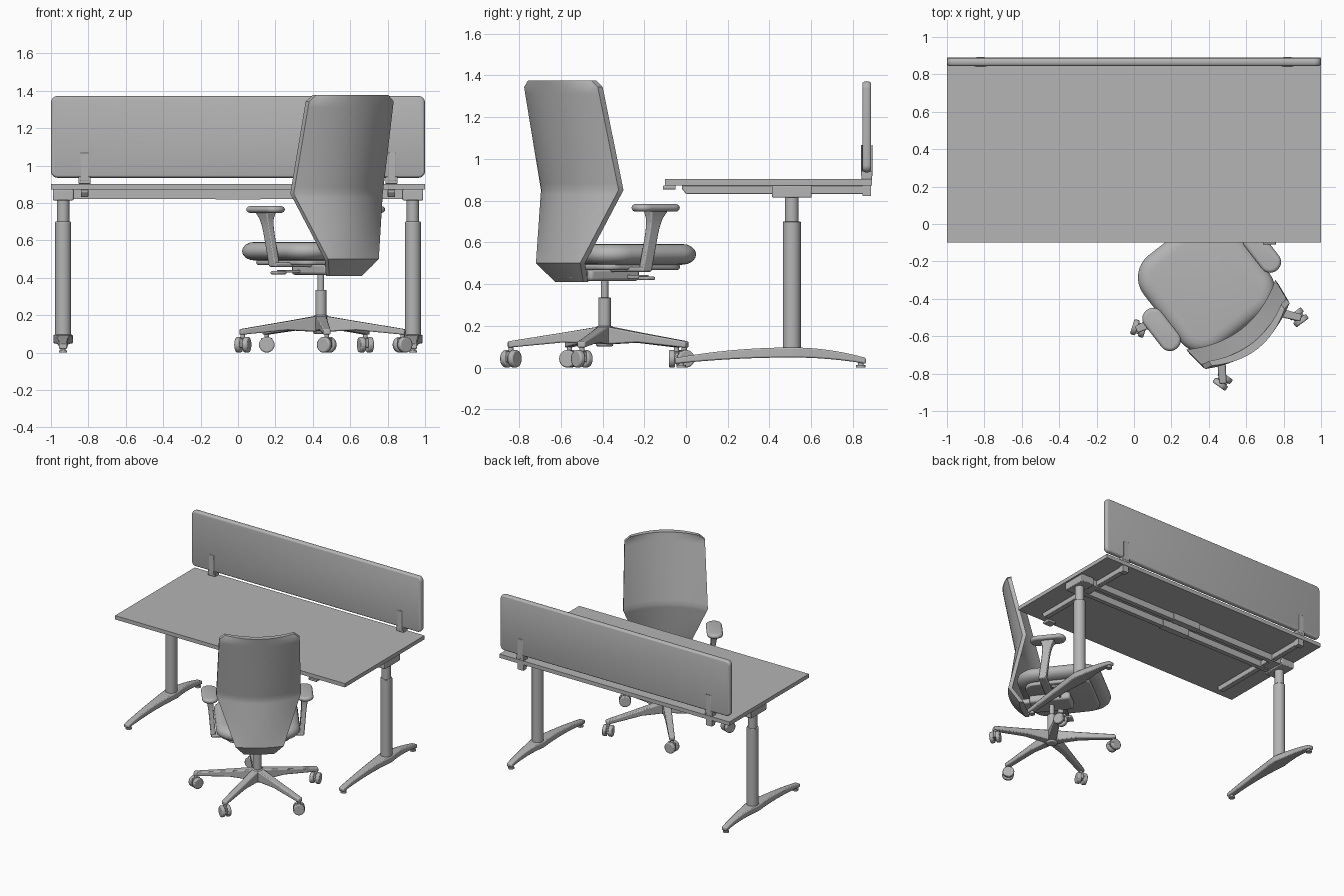
import bpy, bmesh
from math import cos, sin, pi, sqrt, radians
from mathutils import Matrix, Vector

if "Cube" in bpy.data.objects:
    bpy.data.objects.remove(bpy.data.objects["Cube"])

shade = 0.46
grey = bpy.data.materials.new("plain grey")
grey.use_nodes = True
grey.diffuse_color = (shade, shade, shade, 1)
grey.node_tree.nodes["Principled BSDF"].inputs["Base Color"].default_value = grey.diffuse_color


def at(x, y, z=0):
    return Matrix.Translation((x, y, z))


def turn(degrees, axis='Z'):
    return Matrix.Rotation(radians(degrees), 4, axis)


def finish(name, bm, place, bevel):
    bmesh.ops.recalc_face_normals(bm, faces=bm.faces)
    bm.transform(place)
    mesh = bpy.data.meshes.new(name)
    bm.to_mesh(mesh)
    bm.free()
    mesh.materials.append(grey)
    part = bpy.data.objects.new(name, mesh)
    bpy.context.collection.objects.link(part)
    bpy.ops.object.select_all(action='DESELECT')
    part.select_set(True)
    bpy.context.view_layer.objects.active = part
    bpy.ops.object.shade_smooth_by_angle(angle=radians(35))
    if bevel:
        modifier = part.modifiers.new("soft edges", 'BEVEL')
        modifier.width = bevel
        modifier.segments = 2


def loft(name, rings, place, bevel=0):
    """Skin a row of closed rings and cap both ends."""
    bm = bmesh.new()
    loops = [[bm.verts.new(point) for point in ring] for ring in rings]
    for lower, upper in zip(loops, loops[1:]):
        for i in range(len(lower)):
            bm.faces.new((lower[i - 1], lower[i], upper[i], upper[i - 1]))
    bm.faces.new(loops[0])
    bm.faces.new(loops[-1])
    finish(name, bm, place, bevel)


def box(name, width, depth, height, place, bevel=0):
    bm = bmesh.new()
    bmesh.ops.create_cube(bm, size=1)
    bmesh.ops.scale(bm, vec=(width, depth, height), verts=bm.verts)
    finish(name, bm, place, bevel)


def cylinder(name, radius, bottom, top, place, bevel=0):
    bm = bmesh.new()
    bmesh.ops.create_cone(bm, cap_ends=True, segments=24, radius1=radius, radius2=radius,
                          depth=top - bottom)
    finish(name, bm, place @ at(0, 0, (top + bottom) / 2), bevel)


def slab(name, width, depth, height, radius, edge, place):
    """Rounded rectangle whose rim is a half ellipse reaching inward by edge."""
    rings = []
    for step in range(9):
        slope = pi * step / 8
        inset = edge * (1 - sin(slope))
        r = radius - inset
        ring = []
        for corner, (sx, sy) in enumerate(((1, 1), (-1, 1), (-1, -1), (1, -1))):
            for i in range(9):
                angle = (corner + i / 8) * pi / 2
                ring.append((sx * (width / 2 - radius) + r * cos(angle),
                             sy * (depth / 2 - radius) + r * sin(angle),
                             -cos(slope) * height / 2))
        rings.append(ring)
    loft(name, rings, place)


def bar(name, stations, place, bevel):
    """Beam along y from stations of (y, bottom, top, half width)."""
    loft(name, [[(-half, y, bottom), (half, y, bottom), (half, y, top), (-half, y, top)]
                for y, bottom, top, half in stations], place, bevel)


# Shared positions
board_top, board_thick = 0.902, 0.03
under = board_top - board_thick
frame_height = 0.05
frame_z = under - frame_height / 2
leg_x, leg_y = 0.935, 0.507
bracket_x, screen_y = 0.82, 0.866
screen_z, screen_height = 1.153, 0.437

# Desk top, control pad and privacy screen
box("desk_top", 2, 0.99, board_thick, at(0, 0.395, board_top - board_thick / 2))
box("control_pad", 0.07, 0.06, 0.02, at(0.725, -0.08, under - 0.01), 0.004)
slab("privacy_screen", 2, screen_height, 0.042, 0.035, 0.012,
     at(0, screen_y, screen_z) @ turn(90, 'X'))

# Under-frame rails with their telescoping sleeves
for side in (-1, 1):
    rail = at(0, leg_y + side * 0.06, frame_z)
    box("long_rail", 2 * leg_x, 0.035, frame_height, rail)
    box("rail_sleeve", 0.24, 0.05, frame_height + 0.005, rail)

for side in (-1, 1):
    # Screen clamp and bracket plates
    clamp = at(side * bracket_x, screen_y)
    box("screen_clamp", 0.065, 0.05, 0.04, clamp @ at(0, 0, board_top + 0.02), 0.004)
    box("screen_clamp_lower", 0.05, 0.04, frame_height, clamp @ at(0, 0, frame_z))
    for face in (-1, 1):
        box("screen_bracket_plate", 0.044, 0.005, 0.15,
            clamp @ at(0, face * 0.024, board_top + 0.09), 0.002)

    # Support arm and leg head
    tip = (under - 0.015, under, 0.02)
    deep = (under - 0.04, under, 0.02)
    bar("support_arm", [(-0.02, *tip), (0, *deep), (0.86, *deep), (0.885, *tip)],
        at(side * bracket_x, 0), 0.003)
    leg = at(side * leg_x, leg_y)
    box("leg_head", 0.11, 0.19, 0.058, leg @ at(0, 0, under - 0.029), 0.005)
    box("head_link", 0.12, 0.12, 0.04, leg @ at(-side * 0.06, 0, frame_z))

    # Telescopic leg and arched foot
    cylinder("leg_outer_tube", 0.043, 0.08, 0.7, leg, 0.004)
    cylinder("leg_inner_tube", 0.033, 0.6, under - 0.03, leg)
    stations = []
    for i in range(-8, 9):
        t = i / 8
        rise = 1 - t * t
        reach = 0.355 if t > 0 else 0.56
        stations.append((t * reach, 0.018 + 0.03 * rise, 0.046 + 0.05 * rise,
                         0.022 + 0.03 * (1 - abs(t)) ** 2))
    bar("desk_foot", stations, leg, 0.007)
    for y in (-0.53, 0.33):
        cylinder("foot_glide", 0.022, 0, 0.012, leg @ at(0, y))
        cylinder("glide_stem", 0.014, 0, 0.03, leg @ at(0, y))

# Chair star base, gas column and casters
chair = at(0.443, -0.39) @ turn(38)
cylinder("base_hub", 0.042, 0.1, 0.2, chair, 0.01)
cylinder("column_sleeve", 0.03, 0.1, 0.335, chair, 0.002)
cylinder("gas_column", 0.018, 0.3, 0.44, chair)
wheel = 0.042
for k in range(5):
    spoke = chair @ turn(72 * k + 2)
    bar("base_leg", [(0, 0.11, 0.2, 0.032), (0.2, 0.12, 0.167, 0.025), (0.465, 0.095, 0.125, 0.02)],
        spoke, 0.007)
    swivel = spoke @ at(0, 0.45) @ turn(50)
    cylinder("caster_stem", 0.012, wheel, 0.1, swivel)
    box("caster_hood", 0.016, 0.06, 0.05, swivel @ at(0, 0, wheel + 0.01), 0.003)
    for side in (-1, 1):
        cylinder("caster_wheel", wheel, -0.015, 0.015,
                 swivel @ at(side * 0.022, 0, wheel) @ turn(90, 'Y'), 0.007)

# Seat cushion, pan and tilt mechanism
slab("seat_cushion", 0.6, 0.62, 0.1, 0.15, 0.07, chair @ at(0, 0.09, 0.542))
slab("seat_pan", 0.46, 0.48, 0.03, 0.08, 0.01, chair @ at(0, 0.08, 0.483))
box("tilt_mechanism", 0.17, 0.3, 0.06, chair @ at(0, 0, 0.445), 0.015)
box("back_support", 0.12, 0.13, 0.04, chair @ at(0, -0.18, 0.445), 0.01)
box("lever_rod", 0.46, 0.015, 0.015, chair @ at(0, 0.08, 0.435))
for side in (-1, 1):
    box("lever_paddle", 0.07, 0.055, 0.017, chair @ at(side * 0.225, 0.08, 0.427), 0.006)

# Backrest: blend between levels of (height, half width, edge depth, bow)
levels = [Vector((0.41, 0.11, -0.2, 0.01)), Vector((0.5, 0.172, -0.268, 0.025)),
          Vector((0.85, 0.302, -0.136, 0.107)), Vector((1.376, 0.286, -0.258, 0.08))]
crown, rounding, steps = levels[-1][0], 0.04, 16
rings = []
for low, high in zip(levels, levels[1:]):
    for step in range(steps + 1):
        height, half, edge, bow = low.lerp(high, step / steps)
        into = max(0, 1 - (crown - height) / rounding)
        half -= rounding * (1 - sqrt(1 - into * into))
        back, front = [], []
        for i in range(-8, 9):
            u = i / 8
            arch = 1 - u * u
            y = edge - bow * arch
            back.append((u * half, y - 0.015, height))
            front.append((u * half, y + 0.015 + 0.012 * arch, height))
        if not rings or height > rings[-1][0][2]:
            rings.append(back + front[::-1])
loft("backrest", rings, chair)

# Armrests: pad, flared slanting post and bracket below the seat
for side in (-1, 1):
    slab("arm_pad", 0.115, 0.26, 0.036, 0.055, 0.02, chair @ at(side * 0.34, 0.045, 0.765))
    post = []
    for step in range(9):
        t = step / 8
        flare = 1 + 0.8 * t ** 8
        x, y = 0.315 + 0.025 * t, 0.045 * t
        post.append([(side * x + a * 0.018 * flare, y + b * 0.028 * flare, 0.46 + 0.29 * t)
                     for a, b in ((-1, -1), (1, -1), (1, 1), (-1, 1))])
    loft("arm_post", post, chair, 0.006)
    box("arm_bracket", 0.26, 0.06, 0.024, chair @ at(side * 0.2, 0, 0.47), 0.008)
